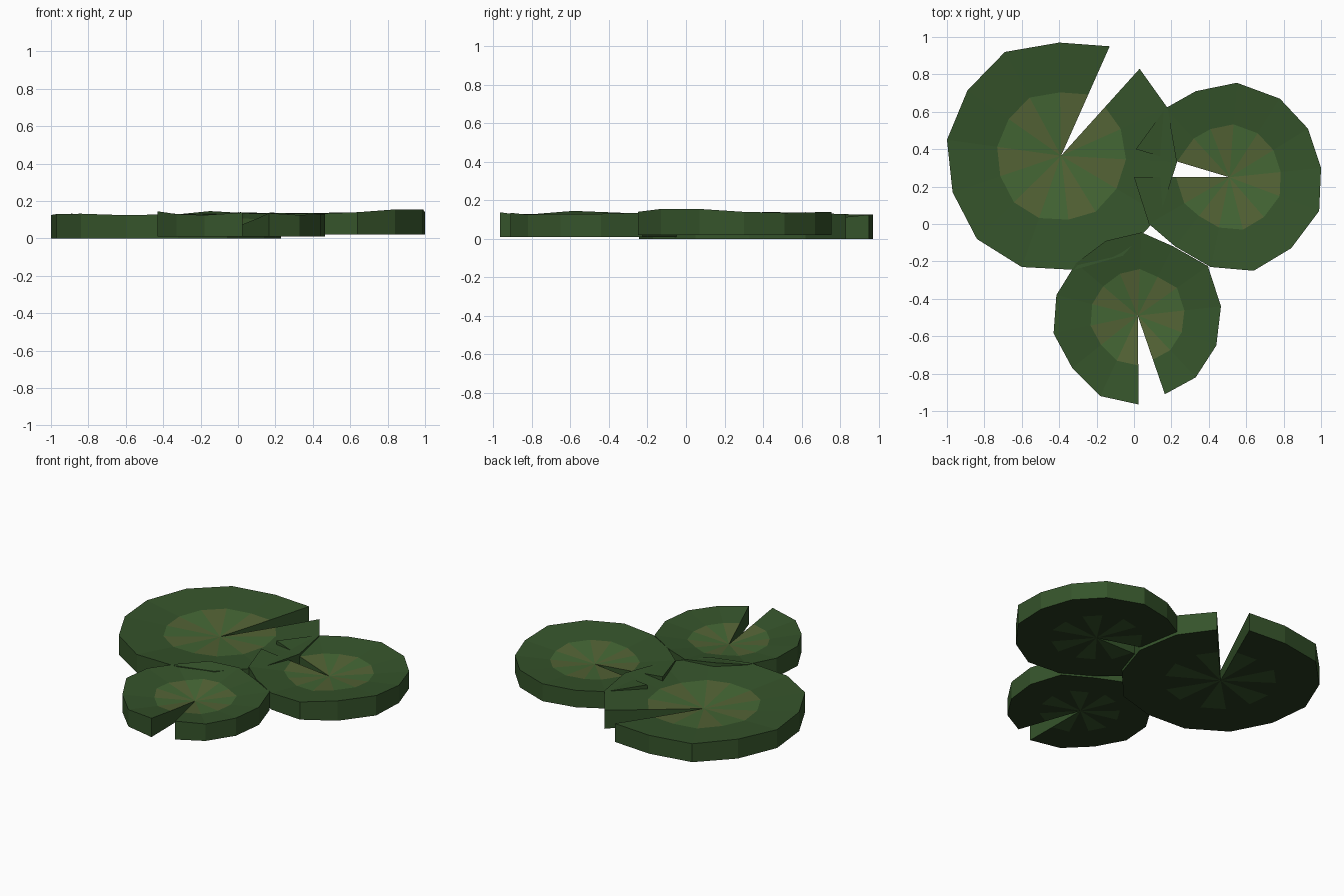
import bpy, bmesh

if "Cube" in bpy.data.objects:
    bpy.data.objects.remove(bpy.data.objects["Cube"])


def material(name, rgb):
    m = bpy.data.materials.new(name)
    m.diffuse_color = (*rgb, 1)
    m.use_nodes = True
    m.node_tree.nodes["Principled BSDF"].inputs["Base Color"].default_value = m.diffuse_color
    return m


MATS = [material("rim_green", (0.036, 0.088, 0.024)),
        material("inner_green", (0.058, 0.135, 0.035)),
        material("olive_green", (0.088, 0.125, 0.036)),
        material("under_green", (0.022, 0.045, 0.014))]


def lily_pad(name, centre, bottom, rim, mid=0.56):
    """Shallow notched bowl: rim runs from one notch tip round to the other."""
    cx, cy, cz = centre
    bm = bmesh.new()
    top_c = bm.verts.new(centre)
    low_c = bm.verts.new((cx, cy, bottom))
    rings = {"rim": [], "mid": [], "low_rim": [], "low_mid": []}
    for x, y, z in rim:
        mx, my = cx + (x - cx) * mid, cy + (y - cy) * mid
        rings["rim"].append(bm.verts.new((x, y, z)))
        rings["mid"].append(bm.verts.new((mx, my, cz + (z - cz) * (mid - 0.03))))
        rings["low_rim"].append(bm.verts.new((x, y, bottom)))
        rings["low_mid"].append(bm.verts.new((mx, my, bottom)))
    R, M, LR, LM = rings.values()

    def face(verts, mat):
        bm.faces.new(verts).material_index = mat

    for i in range(len(rim) - 1):
        j = i + 1
        vein = 2 if i % 2 == 0 else 1
        face((top_c, M[i], M[j]), vein)               # inner wedge
        face((M[i], R[i], R[j], M[j]), 0)             # outer band
        face((R[i], LR[i], LR[j], R[j]), 0)           # side wall
        face((LM[i], LM[j], LR[j], LR[i]), 3)         # underside band
        face((low_c, LM[j], LM[i]), 0 if vein == 2 else 3)
    for k in (0, -1):                                 # notch walls
        face((top_c, M[k], LM[k], low_c), 0)
        face((M[k], R[k], LR[k], LM[k]), 0)
    bmesh.ops.recalc_face_normals(bm, faces=bm.faces)
    me = bpy.data.meshes.new(name)
    bm.to_mesh(me)
    bm.free()
    for m in MATS:
        me.materials.append(m)
    ob = bpy.data.objects.new(name, me)
    bpy.context.collection.objects.link(ob)


# Large pad, back left
lily_pad("large_pad", (-0.39, 0.365, 0.073), 0.0, [
    (-0.13, 0.95, .125), (-0.40, 0.97, .125), (-0.69, 0.92, .125),
    (-0.89, 0.715, .132), (-1.0, 0.45, .125), (-0.97, 0.17, .13),
    (-0.84, -0.08, .132), (-0.60, -0.23, .124), (-0.32, -0.245, .13),
    (-0.06, -0.17, .13), (0.14, 0.05, .125), (0.23, 0.33, .135),
    (0.18, 0.62, .138), (0.03, 0.83, .127)])

# Medium pad, right
lily_pad("medium_pad", (0.51, 0.25, 0.09), 0.02, [
    (0.01, 0.40, .14), (0.17, 0.62, .135), (0.33, 0.71, .135),
    (0.55, 0.755, .138), (0.78, 0.67, .138), (0.93, 0.51, .135),
    (1.0, 0.30, .14), (0.99, 0.07, .155), (0.84, -0.13, .155),
    (0.64, -0.25, .14), (0.41, -0.23, .132), (0.22, -0.12, .135),
    (0.08, 0.0, .135), (0.0, 0.25, .14)])

# Small pad, front
lily_pad("small_pad", (0.02, -0.49, 0.073), 0.01, [
    (0.025, -0.965, .138), (-0.18, -0.92, .125), (-0.33, -0.77, .13),
    (-0.43, -0.585, .145), (-0.415, -0.38, .137), (-0.31, -0.21, .13),
    (-0.15, -0.09, .146), (0.04, -0.045, .135), (0.21, -0.12, .13),
    (0.395, -0.225, .135), (0.465, -0.44, .13), (0.44, -0.65, .13),
    (0.33, -0.82, .125), (0.165, -0.91, .135)])
